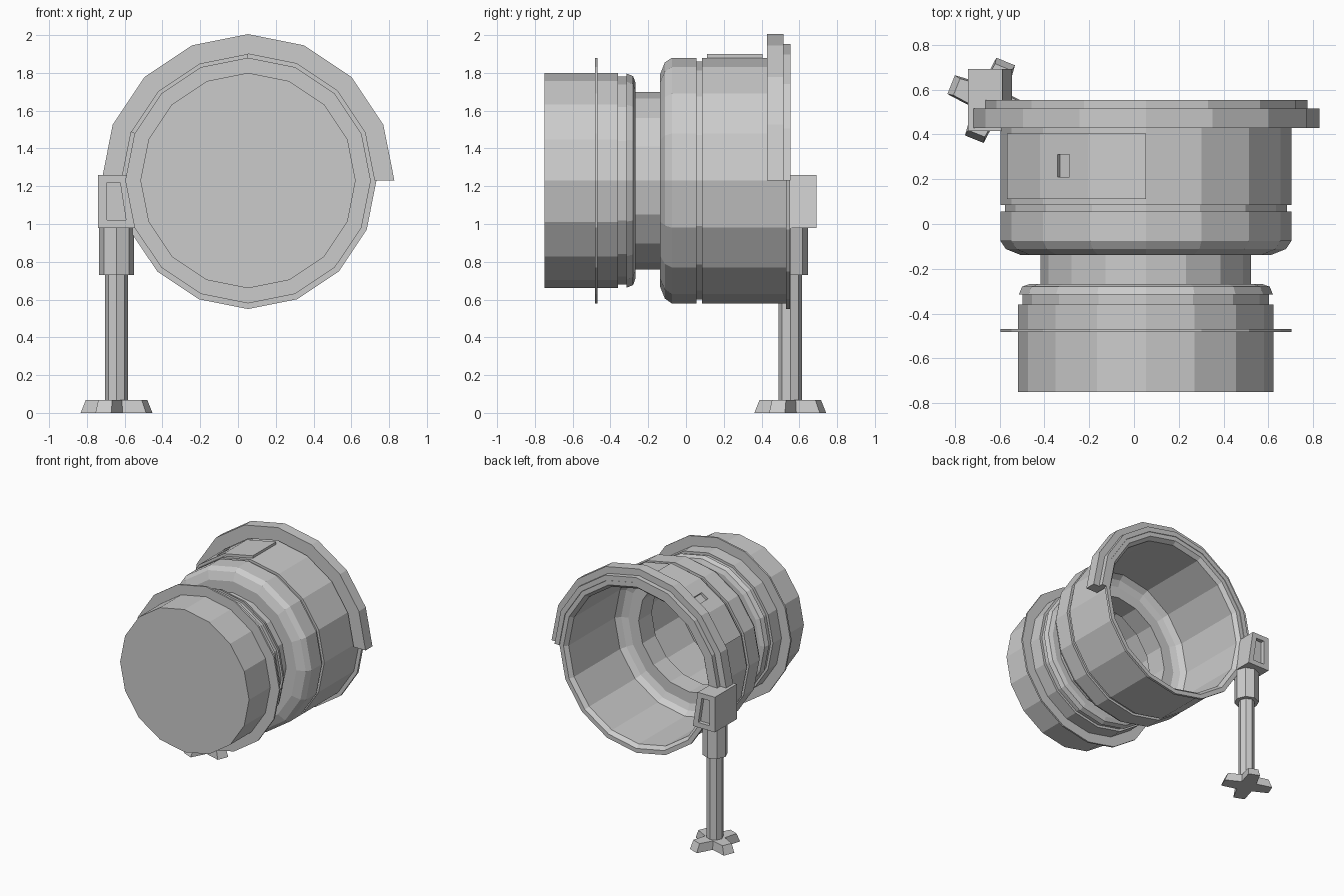
import bpy, bmesh
from math import cos, sin, pi, radians

if "Cube" in bpy.data.objects:
    bpy.data.objects.remove(bpy.data.objects["Cube"])

CX, CZ = 0.053, 1.23      # drum axis (runs along y)
LX, LY = -0.643, 0.552    # leg axis (runs along z)


def finish(name, bm):
    bmesh.ops.remove_doubles(bm, verts=bm.verts, dist=1e-5)
    bmesh.ops.recalc_face_normals(bm, faces=bm.faces)
    me = bpy.data.meshes.new(name)
    bm.to_mesh(me)
    bm.free()
    ob = bpy.data.objects.new(name, me)
    bpy.context.collection.objects.link(ob)
    return ob


def lathe(name, profile, a0=0, a1=360, segs=16, closed=True):
    """Sweep a (y, radius) profile around the drum axis."""
    bm = bmesh.new()
    full = a1 - a0 == 360
    rings = []
    for i in range(segs if full else segs + 1):
        a = radians(a0 + (a1 - a0) * i / segs)
        rings.append([bm.verts.new((CX + r * cos(a), y, CZ + r * sin(a))) for y, r in profile])
    n = len(profile)
    for i in range(segs):
        p, q = rings[i], rings[(i + 1) % len(rings)]
        for j in range(n if closed else n - 1):
            k = (j + 1) % n
            bm.faces.new((p[j], p[k], q[k], q[j]))
    if not full:
        bm.faces.new(rings[0])
        bm.faces.new(rings[-1])
    return finish(name, bm)


def loft(name, bottom, top):
    """Solid between two matching point loops."""
    bm = bmesh.new()
    b = [bm.verts.new(p) for p in bottom]
    t = [bm.verts.new(p) for p in top]
    bm.faces.new(b)
    bm.faces.new(t)
    n = len(b)
    for i in range(n):
        j = (i + 1) % n
        bm.faces.new((b[i], b[j], t[j], t[i]))
    return finish(name, bm)


def cut(ob, cutter):
    m = ob.modifiers.new("cut", 'BOOLEAN')
    m.operation = 'DIFFERENCE'
    m.solver = 'EXACT'
    m.object = cutter
    cutter.hide_render = True
    cutter.hide_set(True)


# Drum shell: capped at the front, open and hollow at the back; the end caps are
# separate discs so the swept wall has no degenerate faces
lathe("drum_shell", [
    (-0.75, 0.57), (-0.36, 0.57), (-0.36, 0.55), (-0.315, 0.55), (-0.315, 0.567),
    (-0.28, 0.553), (-0.268, 0.52), (-0.268, 0.47),
    (-0.138, 0.47), (-0.138, 0.56), (-0.112, 0.625), (-0.075, 0.65),
    (0.055, 0.65), (0.055, 0.63), (0.085, 0.63), (0.085, 0.65),
    (0.53, 0.65), (0.53, 0.68), (0.55, 0.68), (0.55, 0.645),
    (0.52, 0.62), (-0.06, 0.62), (-0.1, 0.59), (-0.12, 0.54), (-0.12, 0.45),
    (-0.285, 0.45), (-0.285, 0.54), (-0.73, 0.54)], closed=False)
for cap, y, r in (("front_cap", -0.75, 0.57), ("inner_floor", -0.73, 0.54)):
    bm = bmesh.new()
    bm.faces.new([bm.verts.new((CX + r * cos(i * pi / 8), y, CZ + r * sin(i * pi / 8)))
                  for i in range(16)])
    ob = finish(cap, bm)
    if (ob.data.polygons[0].normal.y > 0) == (cap == "front_cap"):
        ob.data.flip_normals()

# Thin collar on the front section
lathe("front_collar", [(-0.482, 0.56), (-0.482, 0.65), (-0.468, 0.65), (-0.468, 0.56)])

# Half ring clamped over the rear rim
lathe("half_ring", [(0.428, 0.67), (0.428, 0.775), (0.515, 0.775), (0.515, 0.722),
                    (0.553, 0.722), (0.553, 0.682), (0.515, 0.67)], 0, 180, 8)

# Curved plate on the drum with a small square notch
plate = lathe("top_plate", [(0.112, 0.645), (0.112, 0.67), (0.405, 0.67), (0.405, 0.645)],
              90, 157.5, 3)
a = radians(123.75)
u, v = (cos(a), sin(a)), (-sin(a), cos(a))


def notch_loop(r):
    return [(CX + r * u[0] + t * v[0], y, CZ + r * u[1] + t * v[1])
            for t, y in ((-0.03, 0.21), (0.035, 0.21), (0.035, 0.31), (-0.03, 0.31))]


cut(plate, loft("notch_cutter", notch_loop(0.55), notch_loop(0.75)))


# Leg bracket with a shallow window front and back
def slab(name, pts, y0, y1):
    return loft(name, [(x, y0, z) for x, z in pts], [(x, y1, z) for x, z in pts])


bracket = slab("leg_bracket", [(-0.74, 0.98), (-0.545, 0.98), (-0.588, 1.26), (-0.74, 1.26)],
               0.415, 0.692)
window = [(-0.694, 1.02), (-0.593, 1.02), (-0.624, 1.22), (-0.694, 1.22)]
cut(bracket, slab("front_window_cutter", window, 0.35, 0.445))
cut(bracket, slab("back_window_cutter", window, 0.662, 0.75))


# Sleeve and post
def ring(r, z, n=8):
    return [(LX + r * cos(2 * pi * i / n), LY + r * sin(2 * pi * i / n), z) for i in range(n)]


loft("leg_sleeve", ring(0.093, 0.73), ring(0.093, 0.98))
loft("leg_post", ring(0.061, 0.03), ring(0.061, 0.75))


# Four-armed foot
def cross(length, w, inner, z):
    out = []
    for k in range(4):
        a = radians(68 + 90 * k)
        for x, y in ((length, -w), (length, w), (inner, inner)):
            out.append((LX + x * cos(a) - y * sin(a), LY + x * sin(a) + y * cos(a), z))
    return out


loft("leg_foot", cross(0.187, 0.045, 0.058, 0), cross(0.16, 0.04, 0.052, 0.067))
